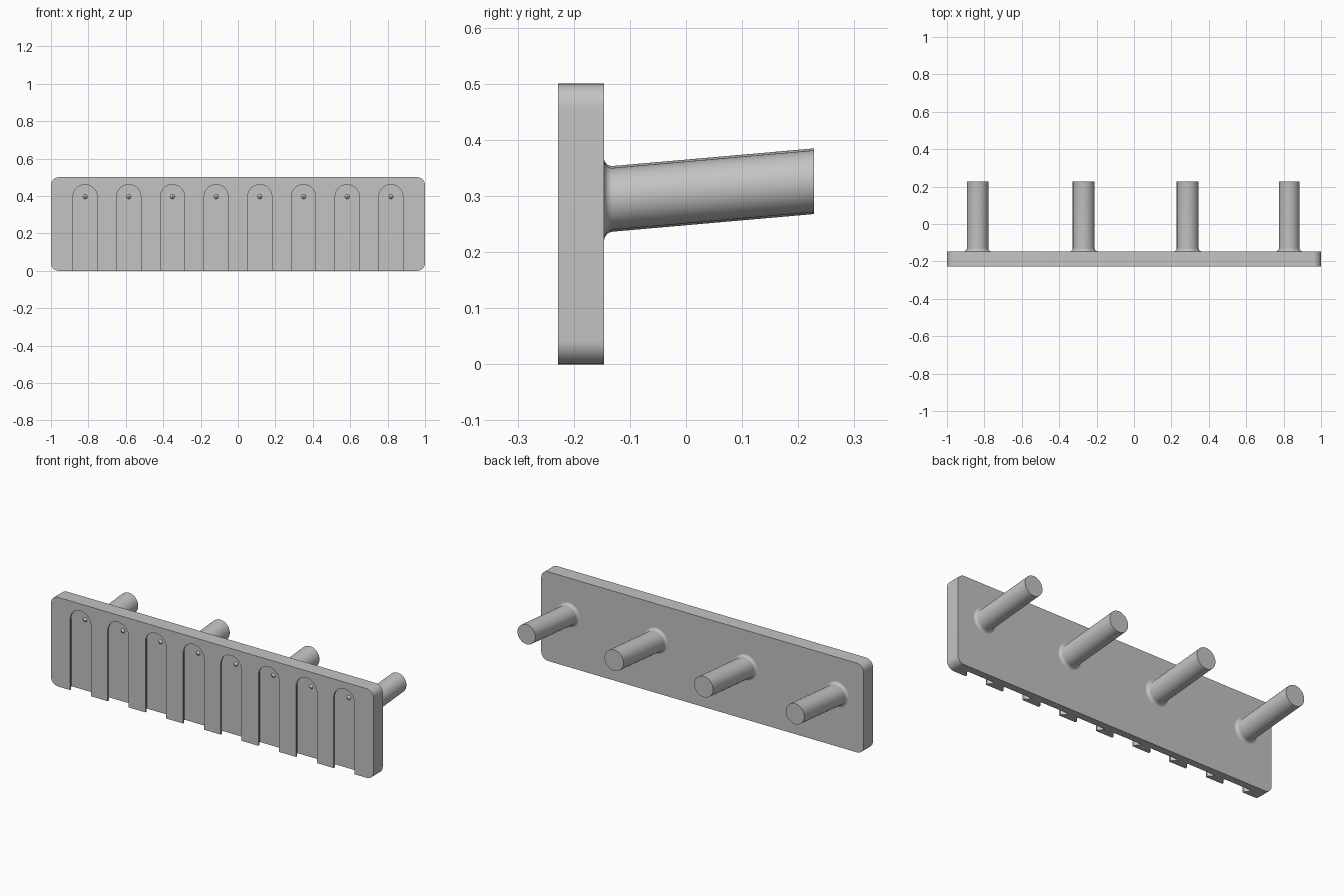
import bpy
import bmesh
from math import sin, cos, pi, tan, radians

if "Cube" in bpy.data.objects:
    bpy.data.objects.remove(bpy.data.objects["Cube"], do_unlink=True)

FRONT, BACK, TIP = -0.228, -0.146, 0.228
HEIGHT = 0.5
SLOT_STEP, SLOT_Z = 0.2336, 0.396

grey = bpy.data.materials.new("light grey plastic")
grey.use_nodes = True
grey.diffuse_color = (0.55, 0.55, 0.55, 1)
grey.node_tree.nodes["Principled BSDF"].inputs["Base Color"].default_value = grey.diffuse_color


def arc(cx, cz, r, start, end, steps):
    return [(cx + r * cos(start + (end - start) * i / steps),
             cz + r * sin(start + (end - start) * i / steps)) for i in range(steps + 1)]


def loft(bm, rings):
    """Skin a list of (y, [(x, z), ...]) outlines and cap both ends."""
    loops = [[bm.verts.new((x, y, z)) for x, z in pts] for y, pts in rings]
    n = len(loops[0])
    for a, b in zip(loops, loops[1:]):
        for i in range(n):
            j = (i + 1) % n
            bm.faces.new((a[i], a[j], b[j], b[i]))
    bm.faces.new(loops[0])
    bm.faces.new(loops[-1])


def finish(name, bm):
    bmesh.ops.recalc_face_normals(bm, faces=bm.faces[:])
    mesh = bpy.data.meshes.new(name)
    bm.to_mesh(mesh)
    bm.free()
    mesh.materials.append(grey)
    obj = bpy.data.objects.new(name, mesh)
    bpy.context.collection.objects.link(obj)
    return obj


def select(obj):
    bpy.ops.object.select_all(action="DESELECT")
    obj.select_set(True)
    bpy.context.view_layer.objects.active = obj


def smooth(obj):
    select(obj)
    bpy.ops.object.shade_smooth_by_angle(angle=radians(30))


# Back plate with rounded corners
r = 0.042
corners = [(1 - r, HEIGHT - r), (r - 1, HEIGHT - r), (r - 1, r), (1 - r, r)]
outline = []
for k, (cx, cz) in enumerate(corners):
    outline += arc(cx, cz, r, k * pi / 2, (k + 1) * pi / 2, 10)
bm = bmesh.new()
loft(bm, [(FRONT, outline), (BACK, outline)])
plate = finish("back_plate", bm)

# Undercut mounting slots, open at the bottom: (depth, half width)
slot_profile = [(-0.02, 0.0645), (0.0107, 0.0645), (0.0315, 0.0846), (0.0417, 0.0846)]
slot_xs = [(i - 3.5) * SLOT_STEP for i in range(8)]
bm = bmesh.new()
for x in slot_xs:
    rings = []
    for depth, half in slot_profile:
        pts = arc(x, SLOT_Z, half, 0, pi, 32) + [(x - half, -0.05), (x + half, -0.05)]
        rings.append((FRONT + depth, pts))
    loft(bm, rings)
cutter = finish("slot_cutter", bm)
cutter.hide_render = True
mod = plate.modifiers.new("slots", "BOOLEAN")
mod.operation = "DIFFERENCE"
mod.solver = "EXACT"
mod.object = cutter
select(plate)
bpy.ops.object.modifier_apply(modifier=mod.name)
bpy.data.objects.remove(cutter, do_unlink=True)
smooth(plate)

# Small locating cones on the slot floors
bm = bmesh.new()
floor = FRONT + slot_profile[-1][0]
for x in slot_xs:
    loft(bm, [(floor + 0.002, arc(x, SLOT_Z, 0.0125, 0, 2 * pi, 24)[:-1]),
              (floor, arc(x, SLOT_Z, 0.0125, 0, 2 * pi, 24)[:-1]),
              (floor - 0.0122, arc(x, SLOT_Z, 0.0003, 0, 2 * pi, 24)[:-1])])
smooth(finish("slot_dimples", bm))

# Upward-tilted pegs with a filleted root and an upright end
FILLET = 0.0155
pegs = [(-0.836, 0.0575), (-0.269, 0.0585), (0.287, 0.0585), (0.83, 0.0552)]
for number, (x, radius) in enumerate(pegs, 1):
    steps = [(BACK - 0.004, radius + FILLET)]
    for i in range(9):
        a = i / 8 * pi / 2
        steps.append((BACK + FILLET * (1 - cos(a)), radius + FILLET * (1 - sin(a))))
    steps.append((TIP, radius))
    rings = []
    for y, rad in steps:
        z = 0.2935 + tan(radians(5)) * (y - BACK)
        rings.append((y, arc(x, z, rad, 0, 2 * pi, 64)[:-1]))
    bm = bmesh.new()
    loft(bm, rings)
    smooth(finish(f"peg_{number}", bm))
